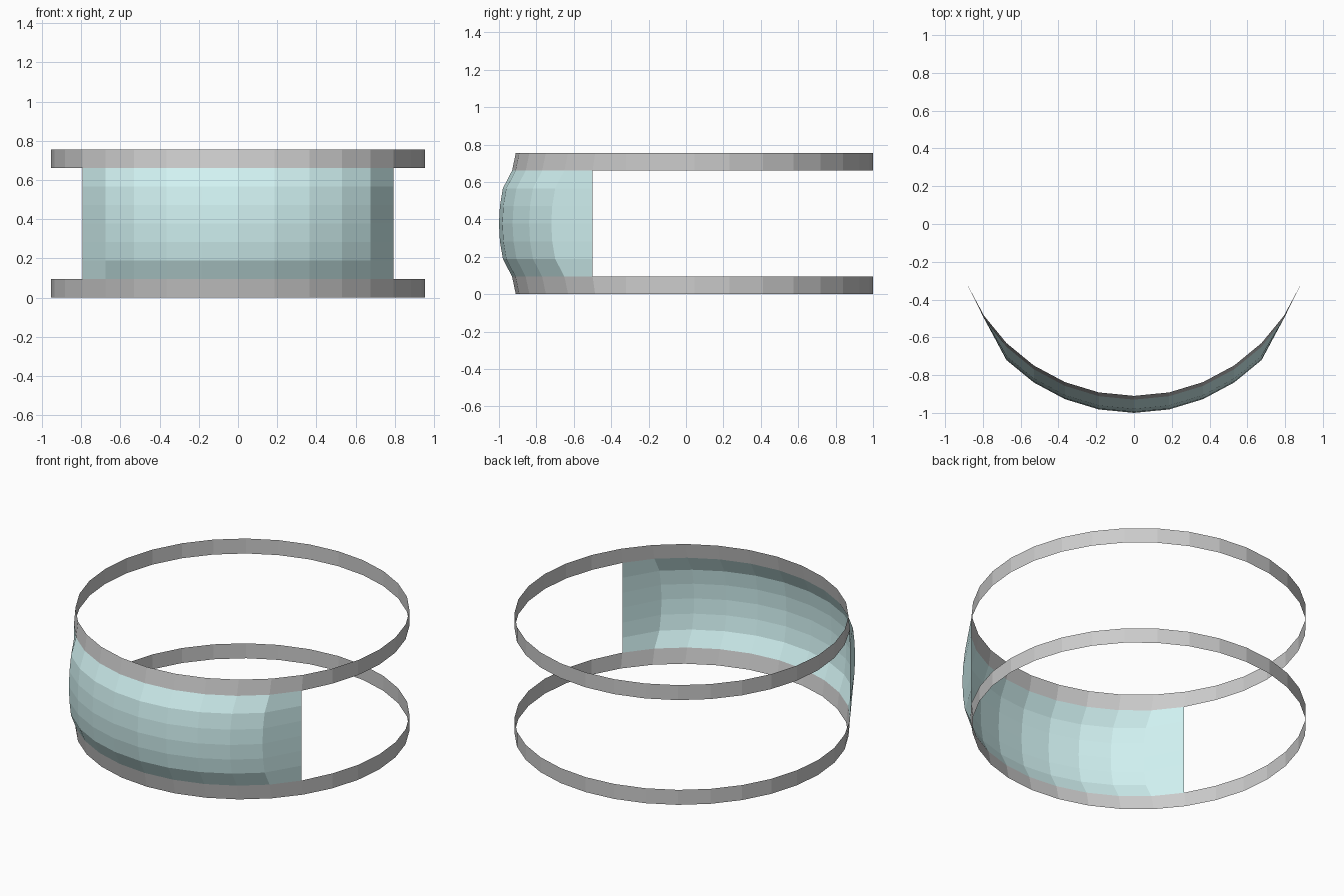
import bpy, bmesh
from math import sin, cos, pi

if "Cube" in bpy.data.objects:
    bpy.data.objects.remove(bpy.data.objects["Cube"])

R, CY, H = 0.955, 0.045, 0.755      # ring radius, ring centre, total height
SEGS, ROWS, HALF = 32, 8, 5         # segments, height rows, panel half-width in segments
BULGE = [0.0, 0.02, 0.069, 0.085, 0.09]   # forward push per row, bottom to middle


def point(col, row):
    """Point on the cylinder; columns count from the front, which bulges forward."""
    a = 2 * pi * col / SEGS
    push = 0.0
    if abs(col) <= HALF:
        push = BULGE[min(row, ROWS - row)]
        if abs(col) == HALF:
            push = min(push, 0.014)
    return (R * sin(a), CY - R * cos(a) - push, H * row / ROWS)


def band(name, cols, rows, closed=False, material=None):
    bm = bmesh.new()
    grid = [[bm.verts.new(point(c, r)) for c in cols] for r in rows]
    n = len(cols)
    for low, high in zip(grid, grid[1:]):
        for i in range(n if closed else n - 1):
            j = (i + 1) % n
            bm.faces.new((low[i], low[j], high[j], high[i]))
    mesh = bpy.data.meshes.new(name)
    bm.to_mesh(mesh)
    bm.free()
    if material:
        mesh.materials.append(material)
    obj = bpy.data.objects.new(name, mesh)
    bpy.context.collection.objects.link(obj)
    return obj


teal = bpy.data.materials.new("teal")
teal.diffuse_color = (0.64, 0.89, 0.89, 1)
teal.use_nodes = True
teal.node_tree.nodes["Principled BSDF"].inputs["Base Color"].default_value = teal.diffuse_color

# Full rings at the bottom and top
around = list(range(-SEGS // 2, SEGS // 2))
band("bottom_ring", around, [0, 1], closed=True)
band("top_ring", around, [ROWS - 1, ROWS], closed=True)

# Bulging front panel between the rings
band("front_panel", list(range(-HALF, HALF + 1)), list(range(1, ROWS)), material=teal)
